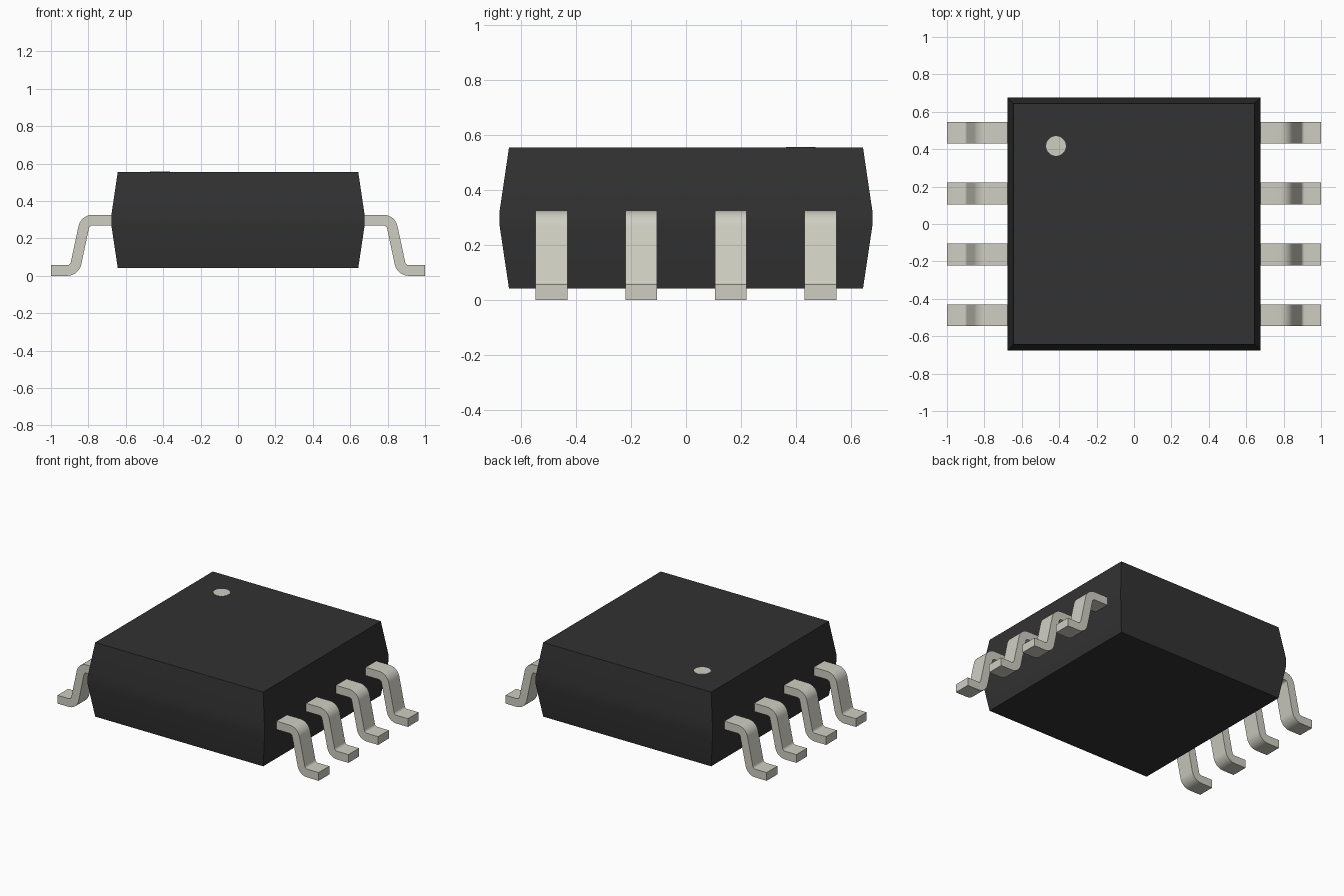
import bpy, bmesh, math

cube = bpy.data.objects.get("Cube")
if cube:
    bpy.data.objects.remove(cube, do_unlink=True)


def material(name, rgb):
    m = bpy.data.materials.new(name)
    m.use_nodes = True
    m.diffuse_color = (*rgb, 1)
    bsdf = m.node_tree.nodes["Principled BSDF"]
    bsdf.inputs["Base Color"].default_value = (*rgb, 1)
    bsdf.inputs["Roughness"].default_value = 0.6
    return m


BLACK = material("black plastic", (0.032, 0.032, 0.032))
METAL = material("tinned metal", (0.62, 0.615, 0.54))


def finish(bm, name, mat):
    bmesh.ops.recalc_face_normals(bm, faces=bm.faces)
    mesh = bpy.data.meshes.new(name)
    bm.to_mesh(mesh)
    bm.free()
    mesh.materials.append(mat)
    ob = bpy.data.objects.new(name, mesh)
    bpy.context.collection.objects.link(ob)
    return ob


def smooth(ob):
    bpy.ops.object.select_all(action='DESELECT')
    ob.select_set(True)
    bpy.context.view_layer.objects.active = ob
    bpy.ops.object.shade_smooth_by_angle(angle=math.radians(30))


# Body: square rings stacked from bottom to top, with a slim upright waist
bm = bmesh.new()
rings = []
for half, z in ((0.643, 0.042), (0.677, 0.27), (0.677, 0.325), (0.643, 0.555)):
    rings.append([bm.verts.new((sx * half, sy * half, z))
                  for sx, sy in ((-1, -1), (1, -1), (1, 1), (-1, 1))])
for low, high in zip(rings, rings[1:]):
    for i in range(4):
        j = (i + 1) % 4
        bm.faces.new((low[i], low[j], high[j], high[i]))
bm.faces.new(rings[0])
bm.faces.new(rings[-1])
smooth(finish(bm, "body", BLACK))

# Pin one marker: thin disc on the top face
bm = bmesh.new()
bmesh.ops.create_cone(bm, cap_ends=True, segments=40, radius1=0.053,
                      radius2=0.053, depth=0.004)
marker = finish(bm, "pin_one_marker", METAL)
marker.location = (-0.417, 0.417, 0.555)

# Lead centre line: (point, normal) pairs for shoulder, two bends and foot
H, R, SLOPE, STEPS = 0.0285, 0.048, 12, 10
path = [((0.64, 0.2975), (0, 1))]
for k in range(STEPS + 1):
    a = math.radians(90 + (SLOPE - 90) * k / STEPS)
    n = (math.cos(a), math.sin(a))
    path.append(((0.778 + R * n[0], 0.2975 - R + R * n[1]), n))
for k in range(STEPS + 1):
    a = math.radians(180 + SLOPE + (90 - SLOPE) * k / STEPS)
    n = (-math.cos(a), -math.sin(a))
    path.append(((0.913 - R * n[0], H + R - R * n[1]), n))
path.append(((1.0, H), (0, 1)))

# Lead: rectangular section swept along the centre line
bm = bmesh.new()
sections = [[bm.verts.new((p[0] + s * H * n[0], y, p[1] + s * H * n[1]))
             for s, y in ((-1, -0.058), (1, -0.058), (1, 0.058), (-1, 0.058))]
            for p, n in path]
for a, b in zip(sections, sections[1:]):
    for i in range(4):
        j = (i + 1) % 4
        bm.faces.new((a[i], a[j], b[j], b[i]))
bm.faces.new(sections[0])
bm.faces.new(sections[-1])
first = finish(bm, "left_lead_1", METAL)
smooth(first)

# Four leads per side, all sharing one mesh
for side, turn in (("left", 0), ("right", math.pi)):
    for i in range(4):
        if side == "left" and i == 0:
            ob = first
        else:
            ob = bpy.data.objects.new(f"{side}_lead_{i + 1}", first.data)
            bpy.context.collection.objects.link(ob)
            for mod in first.modifiers:
                bpy.context.view_layer.objects.active = ob
                smooth(ob)
        ob.location.y = -0.488 + i * 0.3253
        ob.rotation_euler.z = turn
